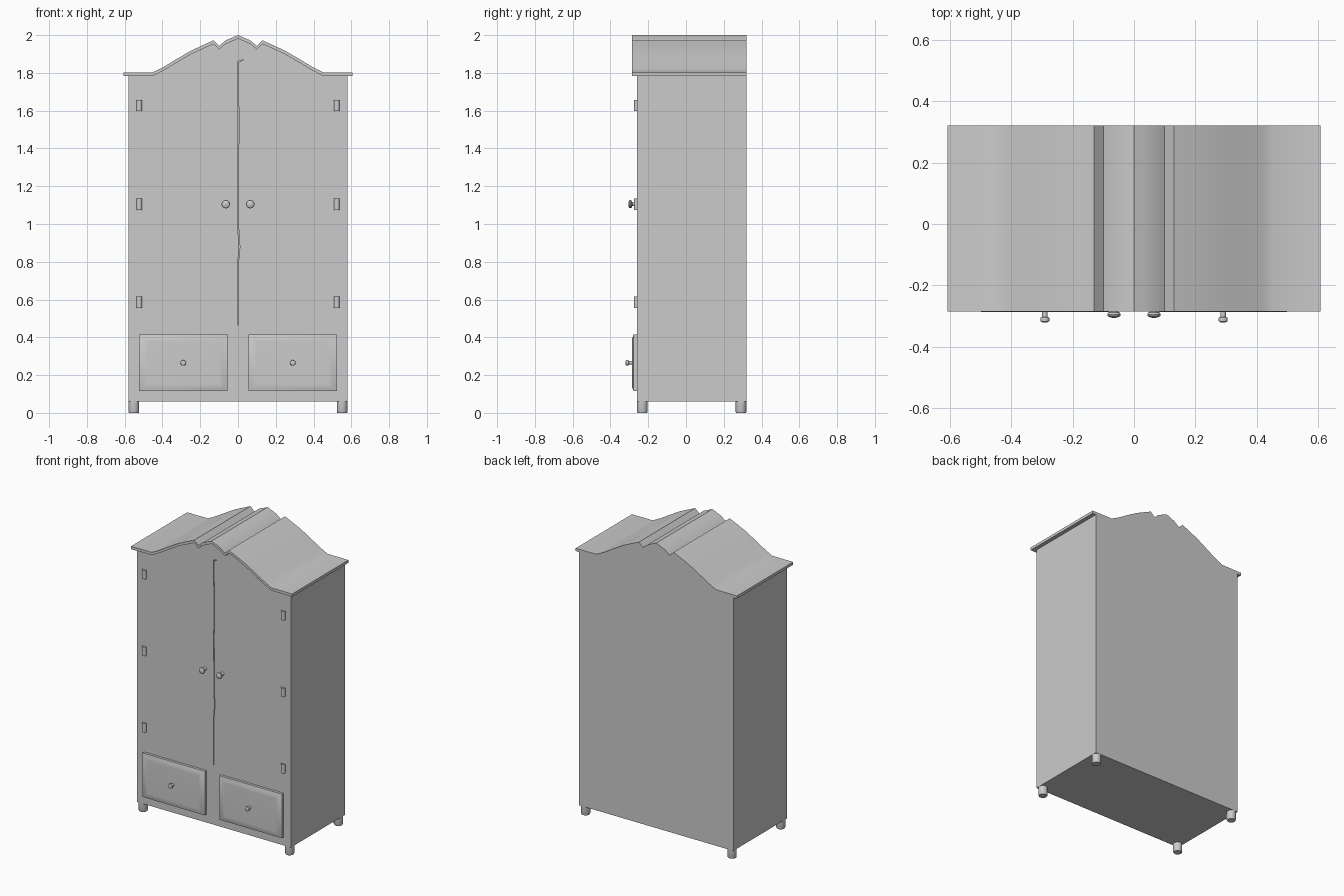
import bpy, bmesh, math
from mathutils import Matrix

if "Cube" in bpy.data.objects:
    bpy.data.objects.remove(bpy.data.objects["Cube"])


def finish(name, bm, smooth=True, angle=30):
    bmesh.ops.recalc_face_normals(bm, faces=bm.faces)
    me = bpy.data.meshes.new(name)
    bm.to_mesh(me)
    bm.free()
    ob = bpy.data.objects.new(name, me)
    bpy.context.collection.objects.link(ob)
    if smooth:
        bpy.ops.object.select_all(action='DESELECT')
        ob.select_set(True)
        bpy.context.view_layer.objects.active = ob
        bpy.ops.object.shade_smooth_by_angle(angle=math.radians(angle))
    return ob


def prism(name, pts, y0, y1, smooth=False):
    """Extrude an (x, z) outline from y0 to y1."""
    bm = bmesh.new()
    f = bm.faces.new([bm.verts.new((x, y0, z)) for x, z in pts])
    ext = bmesh.ops.extrude_face_region(bm, geom=[f])
    verts = [v for v in ext['geom'] if isinstance(v, bmesh.types.BMVert)]
    bmesh.ops.translate(bm, verts=verts, vec=(0, y1 - y0, 0))
    return finish(name, bm, smooth)


def lathe(name, prof, loc, forward=False, seg=24):
    """Revolve (radius, height) pairs about z, or about -y when forward."""
    bm = bmesh.new()
    rings = [[bm.verts.new((r * math.cos(2 * math.pi * i / seg),
                            r * math.sin(2 * math.pi * i / seg), h))
              for i in range(seg)] for r, h in prof]
    for a, b in zip(rings, rings[1:]):
        for i in range(seg):
            j = (i + 1) % seg
            bm.faces.new((a[i], a[j], b[j], b[i]))
    bm.faces.new(rings[0])
    bm.faces.new(rings[-1])
    m = Matrix.Translation(loc)
    if forward:
        m = m @ Matrix.Rotation(math.pi / 2, 4, 'X')
    bm.transform(m)
    return finish(name, bm, angle=40)


FRONT, BACK = -0.26, 0.32

# Crest outline, right half from the peak outward
half = [(0.03, 1.987), (0.065, 1.972), (0.10, 1.943), (0.13, 1.972),
        (0.19, 1.945), (0.25, 1.917), (0.32, 1.876), (0.39, 1.834),
        (0.42, 1.818), (0.45, 1.803)]
crest = [(-x, z) for x, z in reversed(half)] + [(0, 2.0)] + half

# Scalloped roof board
top = [(-0.607, 1.802)] + crest + [(0.607, 1.802)]
roof = prism("roof", top + [(x, z - 0.019) for x, z in reversed(top)],
             -0.285, BACK, True)

# Cabinet body filling up under the roof
under = [(x, z - 0.012) for x, z in crest]
body = prism("cabinet_body",
             [(-0.58, 0.06), (-0.58, 1.79)] + under + [(0.58, 1.79), (0.58, 0.06)],
             FRONT, BACK)

# Narrow, slightly uneven gap between the doors
gap = [(0.0, 0.465), (0.001, 0.8), (0.008, 0.88), (0.002, 0.96), (0.001, 1.35),
       (0.003, 1.5), (0.0, 1.855), (0.034, 1.872)]
outline = [(x - 0.002, z) for x, z in gap[:-1]] + [(-0.002, 1.86), gap[-1]]
outline += [(x + 0.002, z) for x, z in reversed(gap[:-1])]
cutter = prism("door_gap_cutter", outline, FRONT - 0.05, FRONT + 0.012)
cutter.hide_render = True
cutter.hide_set(True)
mod = body.modifiers.new("door_gap", 'BOOLEAN')
mod.operation = 'DIFFERENCE'
mod.object = cutter


def drawer(name, cx):
    """Raised drawer front with a soft, pillowed border."""
    bm = bmesh.new()
    rings = []
    for inset, y in [(0, FRONT), (0, -0.277), (0.012, -0.281), (0.022, -0.2845),
                     (0.032, -0.2865), (0.045, -0.287)]:
        w, h = 0.235 - inset, 0.15 - inset * 0.85
        rings.append([bm.verts.new((cx + sx * w, y, 0.265 + sz * h))
                      for sx, sz in ((-1, -1), (1, -1), (1, 1), (-1, 1))])
    for a, b in zip(rings, rings[1:]):
        for i in range(4):
            j = (i + 1) % 4
            bm.faces.new((a[i], a[j], b[j], b[i]))
    bm.faces.new(rings[0])
    bm.faces.new(rings[-1])
    return finish(name, bm)


door_knob = [(0.012, 0), (0.009, 0.008), (0.009, 0.024), (0.019, 0.028),
             (0.022, 0.034), (0.020, 0.040), (0.012, 0.044), (0.004, 0.0455)]
drawer_knob = [(0.009, 0), (0.009, 0.017), (0.014, 0.020), (0.015, 0.024),
               (0.014, 0.032), (0.010, 0.0345), (0.004, 0.035)]
leg = [(0.026, 0), (0.0285, 0.006), (0.0285, 0.062)]

for s, side in ((-1, "left"), (1, "right")):
    drawer(f"{side}_drawer", s * 0.29)
    lathe(f"{side}_drawer_knob", drawer_knob, (s * 0.29, -0.285, 0.265), True)
    lathe(f"{side}_door_knob", door_knob, (s * 0.065, FRONT, 1.105), True)
    # Barrel hinges on the outer door edge
    for i, z in enumerate((0.585, 1.105, 1.627)):
        lathe(f"{side}_hinge_{i + 1}", [(0.015, -0.03), (0.015, 0.03)],
              (s * 0.523, FRONT, z), seg=16)
    # Round feet at the corners
    for y, end in ((FRONT + 0.0285, "front"), (BACK - 0.0285, "back")):
        lathe(f"{end}_{side}_leg", leg, (s * 0.5515, y, 0))
